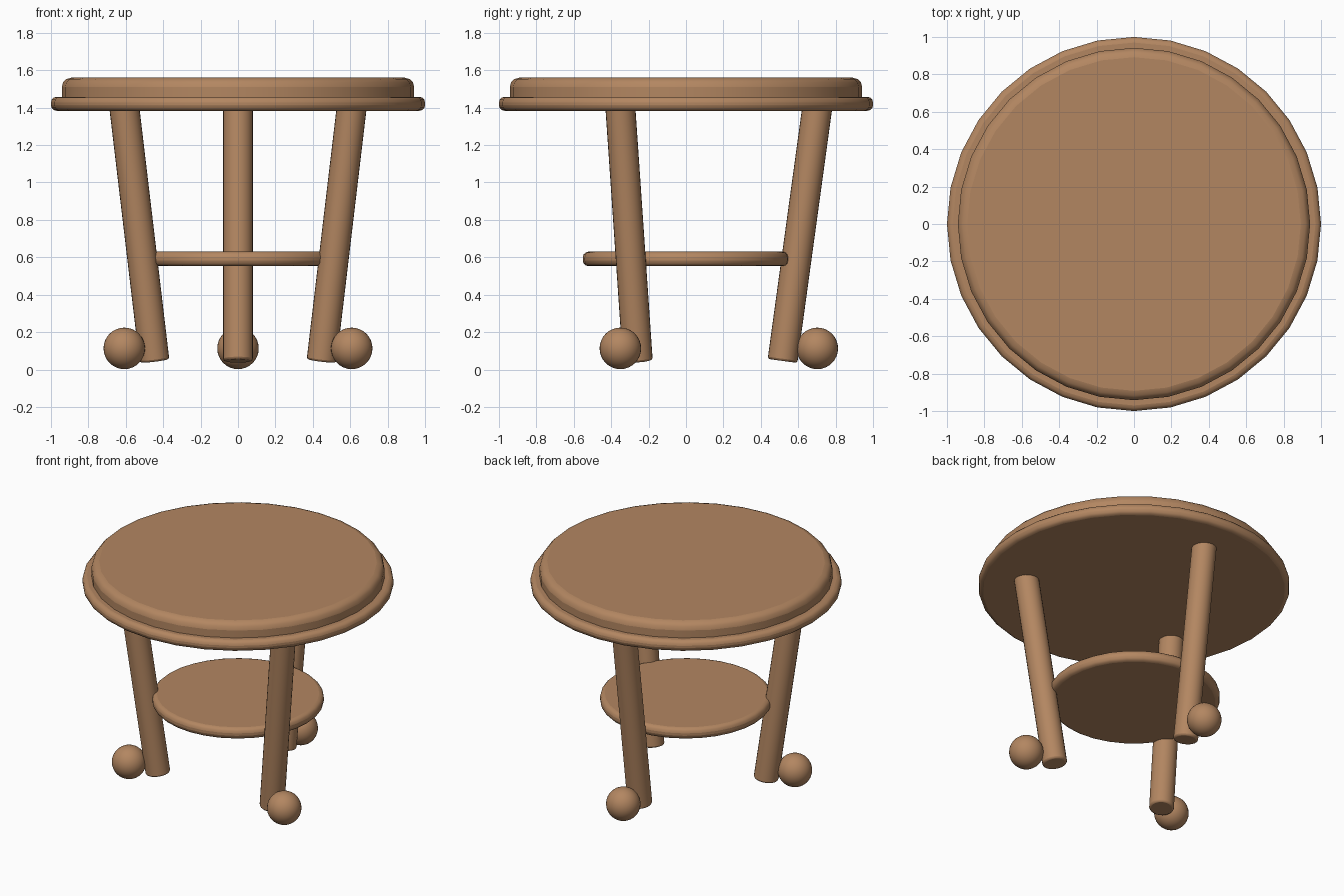
import bpy, math
from mathutils import Vector

if "Cube" in bpy.data.objects:
    bpy.data.objects.remove(bpy.data.objects["Cube"])

wood = bpy.data.materials.new("wood")
wood.diffuse_color = (0.45, 0.24, 0.12, 1)
wood.use_nodes = True
wood.node_tree.nodes["Principled BSDF"].inputs["Base Color"].default_value = wood.diffuse_color


def finish(name, bevel=0.0, segments=3):
    """Name the active object, round its rims and shade it smooth."""
    ob = bpy.context.object
    ob.name = name
    ob.data.materials.append(wood)
    if bevel:
        mod = ob.modifiers.new("rounded_rim", 'BEVEL')
        mod.width = bevel
        mod.segments = segments
        mod.limit_method = 'ANGLE'
        mod.angle_limit = math.radians(40)
    bpy.ops.object.shade_smooth_by_angle(angle=math.radians(35))
    return ob


def disc(name, radius, z0, z1, bevel, sides=32):
    bpy.ops.mesh.primitive_cylinder_add(vertices=sides, radius=radius, depth=z1 - z0,
                                        location=(0, 0, (z0 + z1) / 2))
    return finish(name, bevel)


def rod(name, a, b, radius, bevel):
    axis = b - a
    bpy.ops.mesh.primitive_cylinder_add(
        vertices=24, radius=radius, depth=axis.length, location=(a + b) / 2,
        rotation=axis.to_track_quat('Z', 'Y').to_euler())
    return finish(name, bevel, 2)


# Stepped round top and the lower shelf
disc("tabletop_rim", 1.0, 1.383, 1.458, 0.03)
disc("tabletop", 0.942, 1.40, 1.56, 0.05)
disc("shelf", 0.552, 0.553, 0.63, 0.03)

# Three splayed legs, each with a ball foot on the outside
for name, angle in (("back", 90), ("front_left", 210), ("front_right", 330)):
    t = math.radians(angle)
    out = Vector((math.cos(t), math.sin(t), 0))
    rod(name + "_leg", out * 0.516 + Vector((0, 0, 0.046)),
        out * 0.703 + Vector((0, 0, 1.41)), 0.08, 0.012)
    bpy.ops.mesh.primitive_uv_sphere_add(segments=32, ring_count=16, radius=0.111,
                                         location=out * 0.702 + Vector((0, 0, 0.113)))
    finish(name + "_ball_foot")
